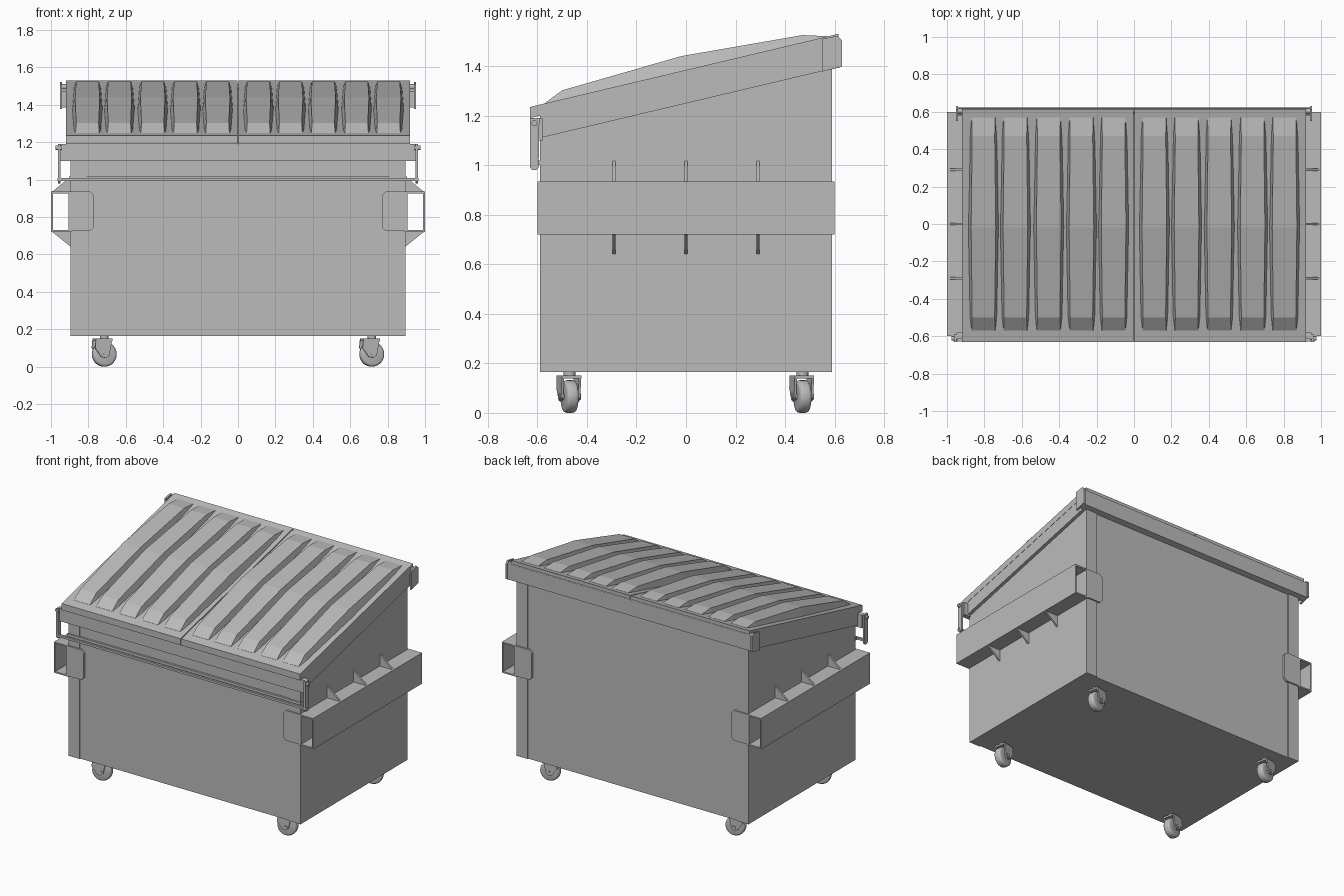
import bpy, bmesh, math
from mathutils import Matrix, Vector

if "Cube" in bpy.data.objects:
    bpy.data.objects.remove(bpy.data.objects["Cube"])

GREY = bpy.data.materials.new("painted grey steel")
GREY.diffuse_color = (0.5, 0.5, 0.5, 1)
GREY.use_nodes = True
GREY.node_tree.nodes["Principled BSDF"].inputs["Base Color"].default_value = GREY.diffuse_color


def finish(name, bm, smooth=False):
    bmesh.ops.recalc_face_normals(bm, faces=bm.faces)
    me = bpy.data.meshes.new(name)
    bm.to_mesh(me)
    bm.free()
    me.materials.append(GREY)
    ob = bpy.data.objects.new(name, me)
    bpy.context.collection.objects.link(ob)
    if smooth:
        bpy.ops.object.select_all(action='DESELECT')
        ob.select_set(True)
        bpy.context.view_layer.objects.active = ob
        bpy.ops.object.shade_smooth_by_angle(angle=math.radians(35))
    return ob


def loft(name, rings):
    """Closed solid through a list of equal-length point rings."""
    bm = bmesh.new()
    vs = [[bm.verts.new(p) for p in r] for r in rings]
    n = len(vs[0])
    for a, b in zip(vs, vs[1:]):
        for i in range(n):
            j = (i + 1) % n
            bm.faces.new((a[i], a[j], b[j], b[i]))
    bm.faces.new(vs[0])
    bm.faces.new(vs[-1][::-1])
    return finish(name, bm)


def prism(name, pts, axis, lo, hi):
    """Extrude a profile: (y, z) points along x, or (x, z) points along y."""
    put = (lambda p, t: (t, p[0], p[1])) if axis == 'x' else (lambda p, t: (p[0], t, p[1]))
    return loft(name, [[put(p, t) for p in pts] for t in (lo, hi)])


def box(name, x0, x1, y0, y1, z0, z1):
    return prism(name, [(y0, z0), (y1, z0), (y1, z1), (y0, z1)], 'x', x0, x1)


def rod(name, centre, r, length, axis, sides=24, bevel=0):
    bm = bmesh.new()
    bmesh.ops.create_cone(bm, cap_ends=True, segments=sides, radius1=r, radius2=r, depth=length)
    if bevel:
        rim = [e for e in bm.edges if abs(e.verts[0].co.z - e.verts[1].co.z) < 1e-5]
        bmesh.ops.bevel(bm, geom=rim, offset=bevel, segments=3, affect='EDGES', profile=0.5)
    rot = Vector((0, 0, 1)).rotation_difference(Vector(axis)).to_matrix().to_4x4()
    bm.transform(Matrix.Translation(centre) @ rot)
    return finish(name, bm, True)


SLOPE = 0.237


def slope(y, z_front):
    """Height at y on a line rising from z_front at the front edge."""
    return z_front + SLOPE * (y + 0.63)


def sloped_strip(name, y0, y1, low, high, x0, x1):
    return prism(name, [(y0, slope(y0, low)), (y1, slope(y1, low)),
                        (y1, slope(y1, high)), (y0, slope(y0, high))], 'x', x0, x1)


# Body with sloping top
prism("body", [(-0.583, 0.165), (0.583, 0.165), (0.583, slope(0.583, 1.15)),
               (-0.583, slope(-0.583, 1.15))], 'x', -0.895, 0.895)

# Sloping side rim, front band and ledge, back band
sloped_strip("top_rim", -0.59, 0.59, 1.10, 1.19, -0.918, 0.918)
box("front_band", -0.95, 0.95, -0.615, -0.58, 1.10, 1.19)
box("front_ledge", -0.9, 0.9, -0.597, -0.58, 1.0, 1.018)
box("lock_bar", -0.965, 0.965, -0.628, -0.612, 0.993, 1.008)
prism("back_band", [(0.58, 1.385), (0.622, 1.395), (0.622, 1.505), (0.58, 1.47)], 'x', -0.945, 0.945)
rod("hinge_rod", (0, 0.605, 1.495), 0.015, 1.9, (1, 0, 0), 12)

for s, side in ((1, "right"), (-1, "left")):
    # Corner posts and front and back wrap plates
    for t, end in ((-1, "front"), (1, "back")):
        box(f"{side}_{end}_post", s * 0.81, s * 0.896, t * 0.57, t * 0.59, 0.165,
            1.10 if t < 0 else 1.39)
        plate = [(0.907, 0.725), (0.79, 0.725), (0.77, 0.745), (0.77, 0.915), (0.79, 0.935), (0.907, 0.935)]
        prism(f"{side}_{end}_wrap_plate", [(s * x, z) for x, z in plate], 'y', t * 0.585, t * 0.6)

    # Fork pocket: an open rectangular sleeve
    box(f"{side}_pocket_inner", s * 0.89, s * 0.907, -0.6, 0.6, 0.72, 0.935)
    box(f"{side}_pocket_outer", s * 0.99, s * 1.0, -0.6, 0.6, 0.72, 0.935)
    box(f"{side}_pocket_top", s * 0.9, s * 0.995, -0.6, 0.6, 0.925, 0.935)
    box(f"{side}_pocket_bottom", s * 0.9, s * 0.995, -0.6, 0.6, 0.72, 0.73)

    # Gussets above and below the pocket
    for y in (-0.29, 0, 0.29):
        for z0, z1, end in ((0.933, 1.02, "upper"), (0.722, 0.637, "lower")):
            tri = [(s * 0.89, z0), (s * 0.998, z0), (s * 0.985, z0 + 0.1 * (z1 - z0)), (s * 0.89, z1)]
            prism(f"{side}_{end}_gusset", tri, 'y', y - 0.006, y + 0.006)

    # Lock bar hanger at the front, hinge plate at the back
    hanger = [(-0.63, 0.99), (-0.62, 0.98), (-0.605, 0.98), (-0.595, 0.99), (-0.592, 1.19), (-0.63, 1.19)]
    prism(f"{side}_lock_hanger", hanger, 'x', s * 0.948, s * 0.962)
    rod(f"{side}_lock_pin", (s * 0.96, -0.612, 1.17), 0.012, 0.03, (1, 0, 0), 12)
    hinge = [(0.55, 1.378), (0.63, 1.398), (0.63, 1.505), (0.612, 1.522), (0.55, 1.51)]
    prism(f"{side}_hinge_plate", hinge, 'x', s * 0.94, s * 0.952)

    # Lid half, with tapering raised ribs
    sloped_strip(f"{side}_lid", -0.63, 0.615, 1.19, 1.235, s * 0.003, s * 0.92)
    # rib stations: y, top height, half width at base, half width at top
    stations = ((-0.57, slope(-0.57, 1.236), 0.066, 0.063), (-0.5, 1.302, 0.074, 0.06),
                (-0.02, 1.44, 0.083, 0.066), (0.47, 1.525, 0.074, 0.06),
                (0.57, slope(0.57, 1.236), 0.066, 0.063))
    for x in (0.109, 0.281, 0.456, 0.634, 0.805):
        c = s * x
        loft(f"{side}_lid_rib", [[(c - b, y, slope(y, 1.225)), (c - t, y, z), (c + t, y, z),
                                  (c + b, y, slope(y, 1.225))] for y, z, b, t in stations])

# Swivel casters, all turned the same way
for x in (-0.715, 0.715):
    for y in (-0.47, 0.47):
        parts = [rod("caster_wheel", (0, 0, 0.066), 0.066, 0.05, (0, 1, 0), 32, 0.014),
                 rod("caster_axle", (0, 0, 0.066), 0.013, 0.09, (0, 1, 0), 12),
                 rod("caster_stem", (0, 0, 0.155), 0.024, 0.03, (0, 0, 1), 16),
                 box("caster_fork_top", -0.055, 0.035, -0.04, 0.04, 0.138, 0.15)]
        cheek = [(-0.055, 0.15), (0.035, 0.15), (0.018, 0.06), (0.0, 0.046), (-0.025, 0.052), (-0.06, 0.10)]
        for s in (-1, 1):
            parts.append(prism("caster_fork_cheek", cheek, 'y', s * 0.031, s * 0.04))
        place = Matrix.Translation((x, y, 0)) @ Matrix.Rotation(math.radians(14), 4, 'Z')
        for p in parts:
            p.data.transform(place)
